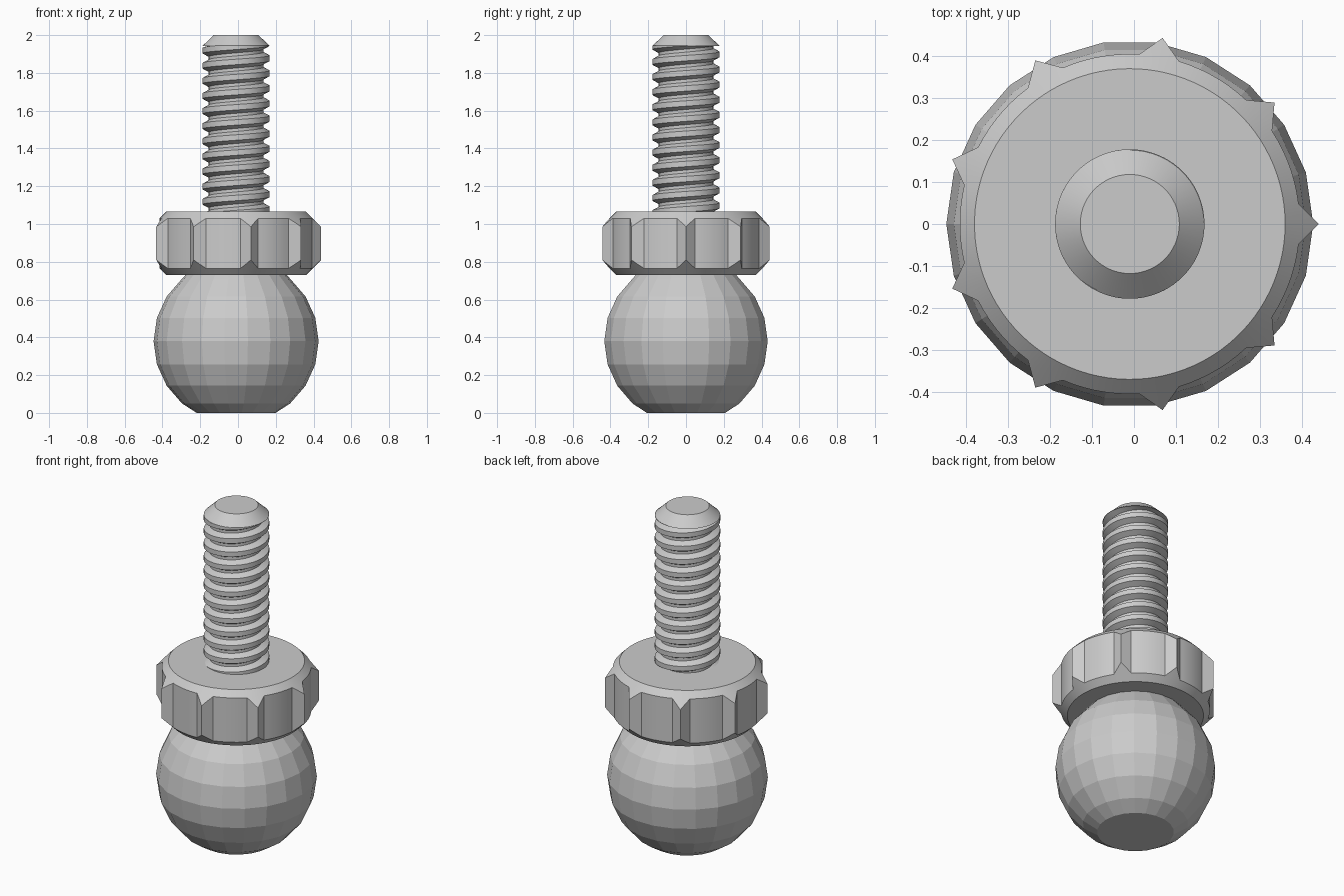
import bpy, bmesh
from math import sin, cos, pi, radians, hypot, atan2

if "Cube" in bpy.data.objects:
    bpy.data.objects.remove(bpy.data.objects["Cube"])

AXIS_X = -0.01


def finish(name, bm, smooth=None):
    bmesh.ops.remove_doubles(bm, verts=bm.verts, dist=1e-5)
    mesh = bpy.data.meshes.new(name)
    bm.to_mesh(mesh)
    bm.free()
    ob = bpy.data.objects.new(name, mesh)
    ob.location.x = AXIS_X
    bpy.context.collection.objects.link(ob)
    if smooth:
        bpy.ops.object.select_all(action='DESELECT')
        ob.select_set(True)
        bpy.context.view_layer.objects.active = ob
        bpy.ops.object.shade_smooth_by_angle(angle=radians(smooth))
    return ob


def skin(name, rings, smooth=None):
    """Join closed rings of points, bottom to top, and cap both ends."""
    bm = bmesh.new()
    rows = [[bm.verts.new(p) for p in ring] for ring in rings]
    n = len(rows[0])
    for a, b in zip(rows, rows[1:]):
        for i in range(n):
            k = (i + 1) % n
            bm.faces.new((a[i], a[k], b[k], b[i]))
    bm.faces.new(rows[0][::-1])
    bm.faces.new(rows[-1])
    return finish(name, bm, smooth)


def circle(r, z, n):
    return [(r * cos(2 * pi * i / n), r * sin(2 * pi * i / n), z) for i in range(n)]


# Faceted ball with a flat foot
R, CZ, SIDES = 0.437, 0.38, 22
levels = [radians(180 / 11 * k) for k in range(-3, 4)]
profile = [(0.209, 0.0)] + [(R * cos(a), CZ + R * sin(a)) for a in levels]
profile.append((0.25, 0.75))
skin("ball", [circle(r, z, SIDES) for r, z in profile])

# Grip collar: round body with nine square-cornered ridges, chamfered at 45 degrees
TEETH, BODY_R, TIP_R, FLAT_R = 9, 0.405, 0.45, 0.37
Z0, Z1 = 0.73, 1.065
half = radians(6.8)
bx, by = BODY_R * cos(half), BODY_R * sin(half)
outline = []
for t in range(TEETH):
    mid = 2 * pi * t / TEETH
    for f in (-1, -0.5, 0, 0.5, 1):
        x, y = TIP_R + (bx - TIP_R) * abs(f), by * f
        outline.append((hypot(x, y), mid + atan2(y, x)))
    gap = 2 * pi / TEETH - 2 * half
    outline += [(BODY_R, mid + half + gap * k / 7) for k in range(1, 7)]


def collar_ring(func):
    ring = []
    for r, a in outline:
        rr, z = func(r)
        ring.append((rr * cos(a), rr * sin(a), z))
    return ring


skin("grip_collar", [
    collar_ring(lambda r: (FLAT_R, Z0)),
    collar_ring(lambda r: (r, Z0 + r - FLAT_R)),
    collar_ring(lambda r: (r, Z1 - r + FLAT_R)),
    collar_ring(lambda r: (FLAT_R, Z1)),
], smooth=15)

# Right-handed screw thread swept as a helical strip
ROOT, CREST, PITCH, STEPS = 0.145, 0.178, 0.08, 40
LOW, HIGH = 1.03, 1.945
section = [(0.0, ROOT), (0.2, ROOT), (0.42, CREST), (0.78, CREST), (1.0, ROOT)]
turns = int((HIGH - LOW) / PITCH) + 3
bm = bmesh.new()
prev = None
for i in range(turns * STEPS + 1):
    a = 2 * pi * i / STEPS
    base = LOW - PITCH + PITCH * i / STEPS
    col = []
    for f, r in section:
        z = min(max(base + f * PITCH, LOW), HIGH)
        col.append(bm.verts.new((r * cos(a), r * sin(a), z)))
    if prev:
        for j in range(len(section) - 1):
            bm.faces.new((prev[j], col[j], col[j + 1], prev[j + 1]))
    prev = col
flat = [f for f in bm.faces if f.calc_area() < 1e-9
        or all(v.co.z >= HIGH - 1e-6 for v in f.verts)
        or all(v.co.z <= LOW + 1e-6 for v in f.verts)]
bmesh.ops.delete(bm, geom=flat, context='FACES')
finish("screw_thread", bm, smooth=20)

# Conical tip of the screw
skin("screw_tip", [circle(CREST, 1.943, 60), circle(0.118, 2.0, 60)], smooth=20)
